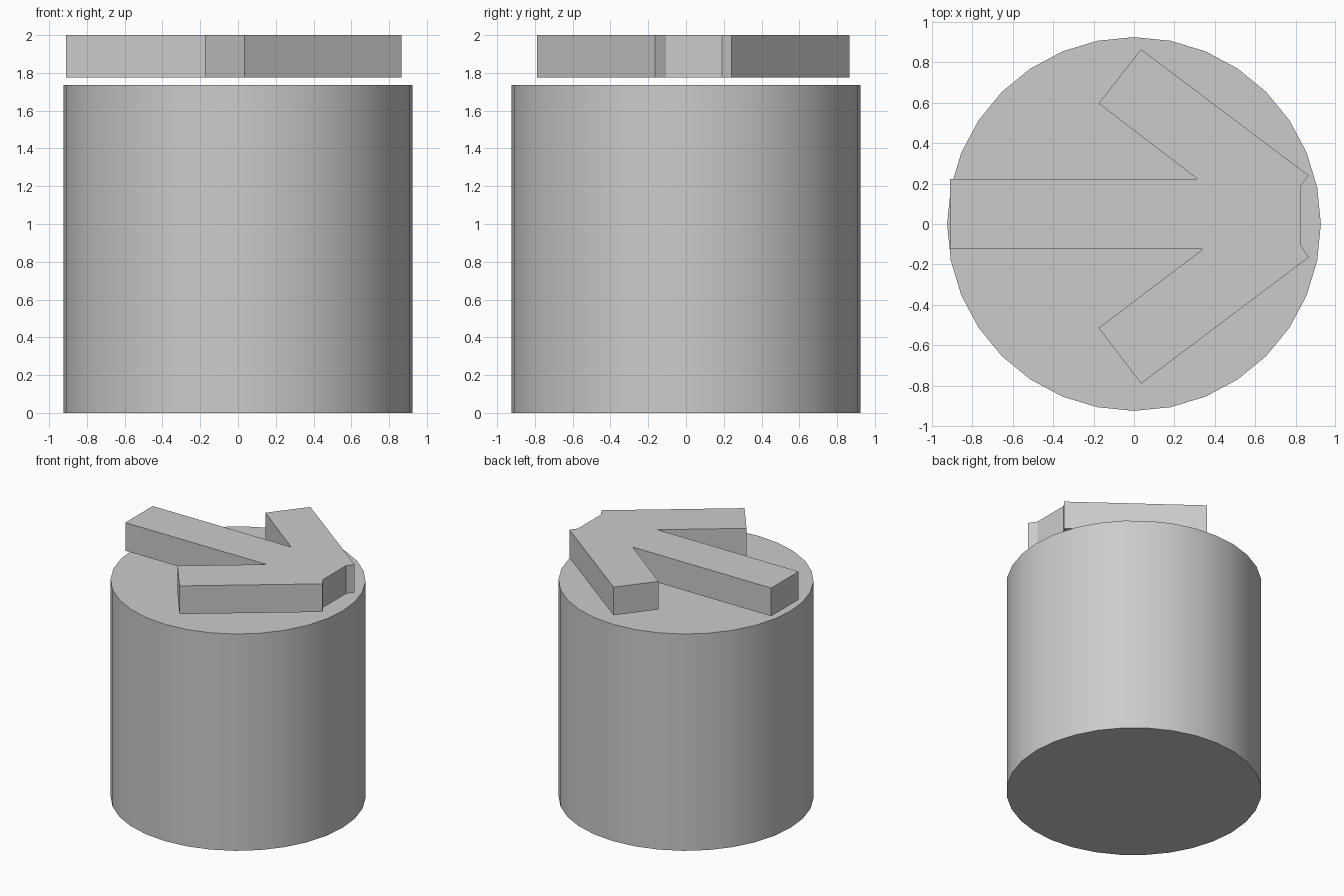
import bpy
import bmesh
import math

cube = bpy.data.objects.get("Cube")
if cube:
    bpy.data.objects.remove(cube, do_unlink=True)

# One plain grey for the whole model
grey = bpy.data.materials.new("plain grey")
grey.use_nodes = True
colour = (0.6, 0.6, 0.6, 1)
grey.diffuse_color = colour
grey.node_tree.nodes["Principled BSDF"].inputs["Base Color"].default_value = colour


def prism(name, outline, bottom, top):
    """Extrude a counter-clockwise outline upwards into a closed solid."""
    bm = bmesh.new()
    base = bm.faces.new([bm.verts.new((x, y, bottom)) for x, y in outline])
    extruded = bmesh.ops.extrude_face_region(bm, geom=[base], use_keep_orig=True)
    raised = [v for v in extruded["geom"] if isinstance(v, bmesh.types.BMVert)]
    bmesh.ops.translate(bm, verts=raised, vec=(0, 0, top - bottom))
    bmesh.ops.recalc_face_normals(bm, faces=bm.faces)
    mesh = bpy.data.meshes.new(name)
    bm.to_mesh(mesh)
    bm.free()
    mesh.materials.append(grey)
    obj = bpy.data.objects.new(name, mesh)
    bpy.context.collection.objects.link(obj)
    return obj


# Round body: 32 sides, smooth wall, sharp rims
SIDES, RADIUS = 32, 0.925
circle = [(RADIUS * math.cos(math.tau * i / SIDES),
           RADIUS * math.sin(math.tau * i / SIDES)) for i in range(SIDES)]
body = prism("body", circle, 0, 1.735)
bpy.ops.object.select_all(action="DESELECT")
body.select_set(True)
bpy.context.view_layer.objects.active = body
bpy.ops.object.shade_smooth_by_angle(angle=math.radians(30))

# Thick flat arrow pointing to +x, hovering just above the body
arrow_outline = [
    (-0.91, -0.125), (0.34, -0.125), (-0.175, -0.515), (0.035, -0.79),
    (0.865, -0.165), (0.825, -0.105), (0.825, 0.19), (0.865, 0.24),
    (0.035, 0.865), (-0.175, 0.597), (0.315, 0.222), (-0.91, 0.222),
]
prism("arrow", arrow_outline, 1.775, 2.0)
